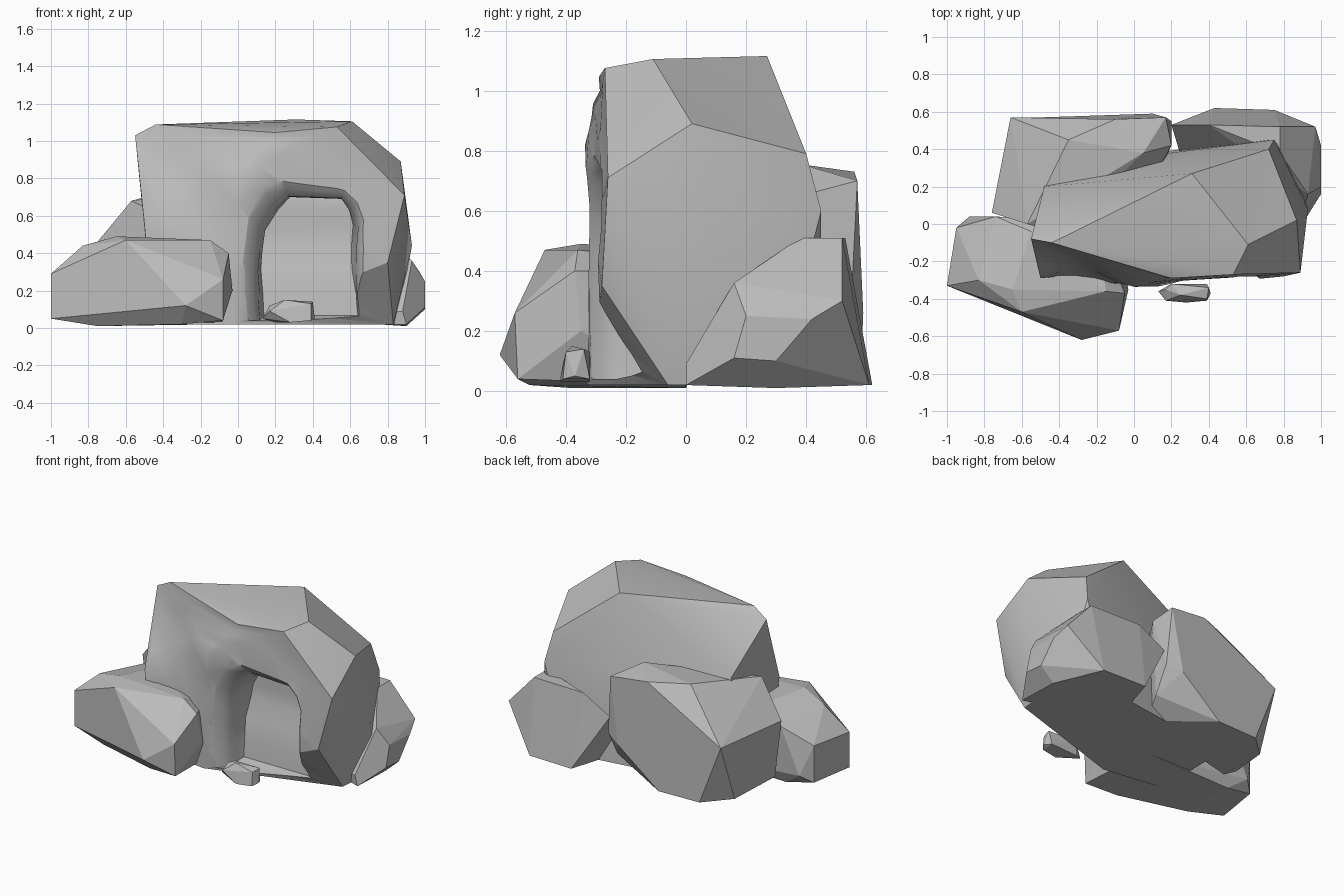
import bpy, bmesh, math, random

random.seed(4)
if "Cube" in bpy.data.objects:
    bpy.data.objects.remove(bpy.data.objects["Cube"], do_unlink=True)

stone = bpy.data.materials.new("grey stone")
stone.use_nodes = True
grey = (0.5, 0.5, 0.5, 1)
stone.diffuse_color = grey
stone.node_tree.nodes["Principled BSDF"].inputs["Base Color"].default_value = grey


def make_object(name, bm):
    bmesh.ops.recalc_face_normals(bm, faces=bm.faces)
    mesh = bpy.data.meshes.new(name)
    bm.to_mesh(mesh)
    bm.free()
    mesh.materials.append(stone)
    obj = bpy.data.objects.new(name, mesh)
    bpy.context.collection.objects.link(obj)
    return obj


def hull(points):
    """Faceted rock wrapped around its corner points."""
    bm = bmesh.new()
    for p in points:
        bm.verts.new(p)
    res = bmesh.ops.convex_hull(bm, input=bm.verts)
    loose = {g for g in res["geom_interior"] + res["geom_unused"]
             if isinstance(g, bmesh.types.BMVert)}
    bmesh.ops.delete(bm, geom=list(loose), context="VERTS")
    bmesh.ops.dissolve_limit(bm, angle_limit=math.radians(7),
                             verts=bm.verts, edges=bm.edges)
    return bm


# Main rock with a rough front, hollowed on the upper part beside the cave
bm = hull([
    (-.55, -.08, 1.03), (-.44, -.1, 1.088), (.31, .27, 1.115), (.61, -.11, 1.105),
    (.53, -.27, 1.075), (.2, -.29, 1.045), (.87, .02, .89), (.72, .4, .79),
    (.89, -.26, .71), (-.48, .2, .72), (.75, .45, .6), (-.5, -.29, .55),
    (-.45, -.27, .02), (0, -.345, .82), (-.03, -.34, .5), (-.03, -.33, .02),
    (.8, -.28, .35), (.93, .08, .44), (.83, -.06, .02), (.85, .3, .02),
    (.6, .45, .02), (-.45, .3, .02)])
bmesh.ops.recalc_face_normals(bm, faces=bm.faces)
front = [f for f in bm.faces if f.normal.y < -.6]
front = bmesh.ops.triangulate(bm, faces=front)["faces"]
rim = {e for f in front for e in f.edges if all(g.normal.y < -.6 for g in e.link_faces)}
bmesh.ops.subdivide_edges(bm, edges=list(rim), cuts=4, use_grid_fill=True)
inner = [v for v in bm.verts if all(f.normal.y < -.6 for f in v.link_faces)]
for v in inner:
    spread = ((v.co.x + .28) / .2) ** 2 + ((v.co.z - .72) / .25) ** 2
    v.co.y += random.uniform(-.004, .016) + .07 * math.exp(-spread)
bmesh.ops.triangulate(bm, faces=bm.faces[:])
main_rock = make_object("main_rock", bm)

# Cave hollow: an arch outline lofted inward, rounding out at the mouth,
# ending in a leaning back wall made of uneven level bands
arch = [(.12, .04), (.11, .16), (.11, .3), (.12, .42), (.13, .52), (.2, .63),
        (.27, .7), (.55, .69), (.61, .63), (.64, .54), (.63, .42), (.63, .3),
        (.64, .16), (.66, .04)]
last = len(arch) - 1
bands = [random.uniform(-.025, .025) for _ in range(len(arch) // 2)]
bm = bmesh.new()
rings = []
for y, grow, lean in ((-.5, 2.2, 0), (-.36, 1.5, 0), (-.315, 1.25, 0),
                      (-.275, 1.1, 0), (-.23, 1.01, 0), (-.18, .97, .06),
                      (-.12, .94, .14)):
    ring = []
    for i, (x, z) in enumerate(arch):
        rough = random.uniform(-.01, .01) if lean else 0
        step = bands[min(i, last - i)] if lean > .1 else 0
        height = .04 + (z - .04) * (1 + (grow - 1) * .6)
        ring.append(bm.verts.new((.385 + (x - .385) * grow + rough,
                                  y + lean * z + step, height + lean * .2)))
    rings.append(ring)
for a, b in zip(rings, rings[1:]):
    for i in range(len(arch)):
        j = (i + 1) % len(arch)
        bm.faces.new((a[i], a[j], b[j], b[i]))
bm.faces.new(rings[0])
back = rings[-1]
for i in range(len(bands) - 1):
    bm.faces.new((back[i], back[i + 1], back[last - i - 1], back[last - i]))
bmesh.ops.triangulate(bm, faces=bm.faces[:])
cutter = make_object("cave_cutter", bm)
cutter.hide_render = True

cut = main_rock.modifiers.new("cave", "BOOLEAN")
cut.operation, cut.solver, cut.object = "DIFFERENCE", "EXACT", cutter
bpy.context.view_layer.objects.active = main_rock
main_rock.select_set(True)
bpy.ops.object.modifier_apply(modifier="cave")
bpy.data.objects.remove(cutter, do_unlink=True)
bpy.ops.object.shade_smooth_by_angle(angle=math.radians(30))

# Front boulder beside the cave
make_object("front_boulder", hull([
    (-1, -.33, .05), (-1, -.33, .29), (-.95, -.02, .3), (-.95, -.02, .05),
    (-.83, -.3, .44), (-.83, -.41, .1), (-.6, -.47, .47), (-.65, -.35, .49),
    (-.15, -.36, .47), (-.05, -.37, .4), (-.03, -.35, .2), (-.08, -.57, .26),
    (-.28, -.62, .12), (-.08, -.56, .04), (-.55, -.5, .1), (-.75, -.38, .01),
    (-.3, -.52, .02), (-.88, .04, .1), (-.74, .04, .4), (-.55, -.04, .47),
    (-.2, 0, .4), (-.1, 0, .02), (-.75, 0, .01)]))

# Tall boulder behind
make_object("back_boulder", hull([
    (.17, .57, .7), (-.1, .56, .73), (-.66, .57, .43), (-.5, .57, .02),
    (-.2, .58, .02), (.1, .59, .26), (.2, .55, .3), (.2, .45, .12),
    (-.35, .45, .74), (.05, .38, .755), (-.76, .06, .45), (-.57, .0, .68),
    (-.66, .42, .03), (-.74, .1, .08), (-.64, .1, .02), (.2, .42, .66),
    (.14, .31, .6), (.15, .3, .02), (-.4, -.05, .6)]))

# Low boulder at the side
make_object("side_boulder", hull([
    (.2, .53, .4), (.43, .62, .02), (.57, .62, .02), (.97, .52, .3),
    (1, .42, .24), (1, .2, .25), (1, .16, .11), (1, .3, .1), (.9, 0, .02),
    (.9, .3, .01), (.88, .0, .09), (.75, .61, .02), (.93, .16, .36),
    (.78, .38, .51), (.78, .52, .51), (.4, .53, .51), (.3, .2, .02)]))

# Pebble at the cave mouth
make_object("pebble", hull([
    (.13, -.36, .05), (.17, -.35, .12), (.17, -.41, .09), (.28, -.42, .03),
    (.39, -.41, .04), (.41, -.37, .05), (.4, -.34, .14), (.39, -.4, .13),
    (.25, -.38, .15), (.2, -.32, .13), (.39, -.32, .04), (.2, -.32, .03)]))
